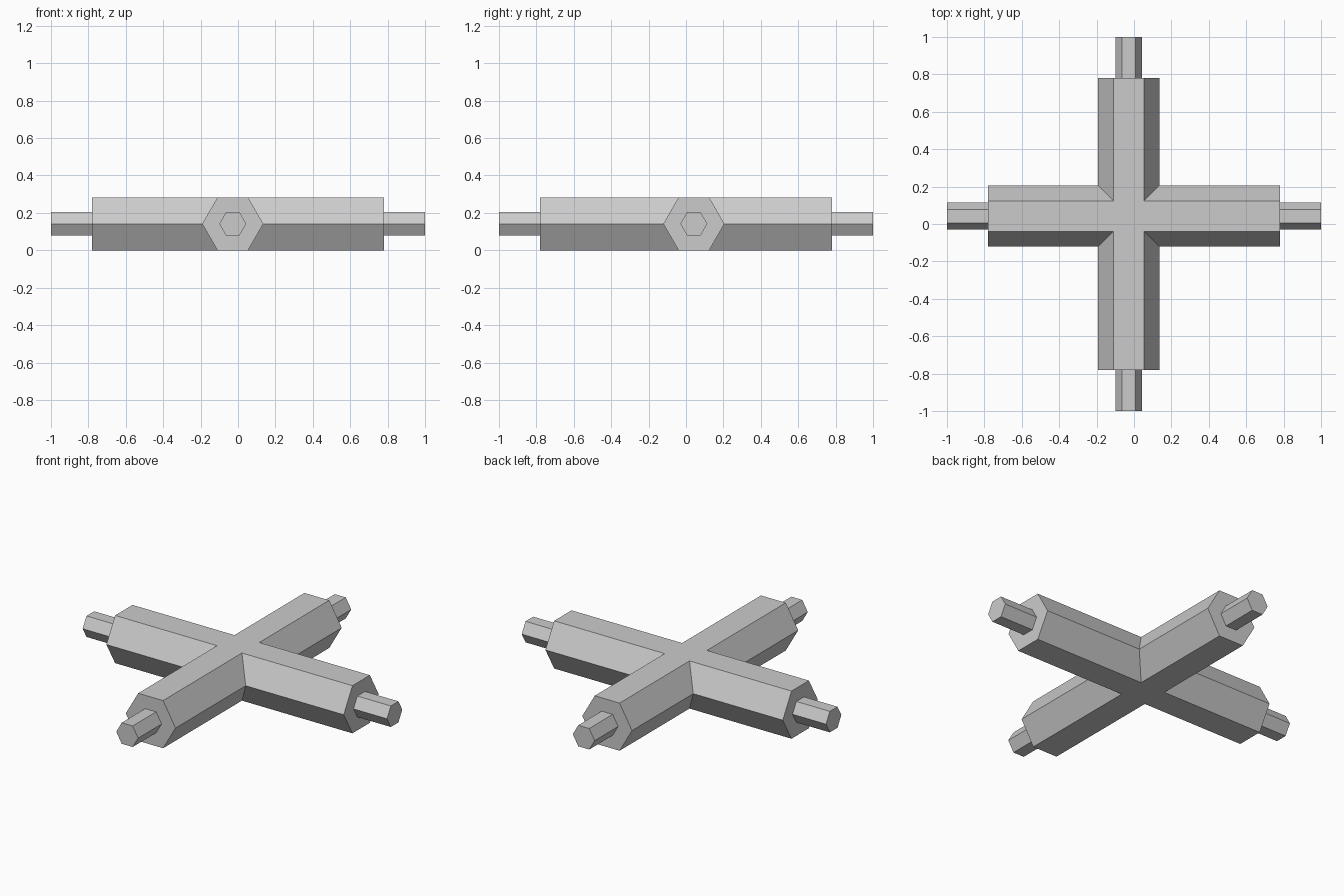
import bpy, bmesh, math

if "Cube" in bpy.data.objects:
    bpy.data.objects.remove(bpy.data.objects["Cube"])

Z = 0.1415                 # height of both bar axes
BAR_R, PEG_R = 0.1634, 0.072
BAR_END, PEG_END = 0.78, 1.0
OFF_X, OFF_Y = -0.028, 0.042   # sideways offsets of the two bars


def hex_prism(name, axis, offset, radius, start, end):
    """Flat-topped hexagonal prism running along x or y from start to end."""
    bm = bmesh.new()
    ring = []
    for k in range(6):
        a = math.radians(60 * k)
        side, z = offset + radius * math.cos(a), Z + radius * math.sin(a)
        ring.append(bm.verts.new((start, side, z) if axis == 'x' else (side, start, z)))
    face = bm.faces.new(ring)
    ext = bmesh.ops.extrude_face_region(bm, geom=[face], use_keep_orig=True)
    verts = [v for v in ext['geom'] if isinstance(v, bmesh.types.BMVert)]
    length = end - start
    bmesh.ops.translate(bm, verts=verts,
                        vec=(length, 0, 0) if axis == 'x' else (0, length, 0))
    bmesh.ops.recalc_face_normals(bm, faces=bm.faces)
    mesh = bpy.data.meshes.new(name)
    bm.to_mesh(mesh)
    bm.free()
    ob = bpy.data.objects.new(name, mesh)
    bpy.context.collection.objects.link(ob)
    return ob


# Crossed bars, joined into one solid
cross = hex_prism("cross_body", 'x', OFF_Y, BAR_R, -BAR_END, BAR_END)
other = hex_prism("crossing_bar", 'y', OFF_X, BAR_R, -BAR_END, BAR_END)
union = cross.modifiers.new("union", 'BOOLEAN')
union.operation = 'UNION'
union.solver = 'EXACT'
union.object = other
bpy.context.view_layer.objects.active = cross
bpy.ops.object.modifier_apply(modifier=union.name)
bpy.data.objects.remove(other, do_unlink=True)

# Thin pegs at the four ends, set slightly into the bars
for axis, offset in (('x', OFF_Y), ('y', OFF_X)):
    for label, s in (("plus", 1), ("minus", -1)):
        lo, hi = sorted((s * (BAR_END - 0.02), s * PEG_END))
        hex_prism(f"peg_{axis}_{label}", axis, offset, PEG_R, lo, hi)
